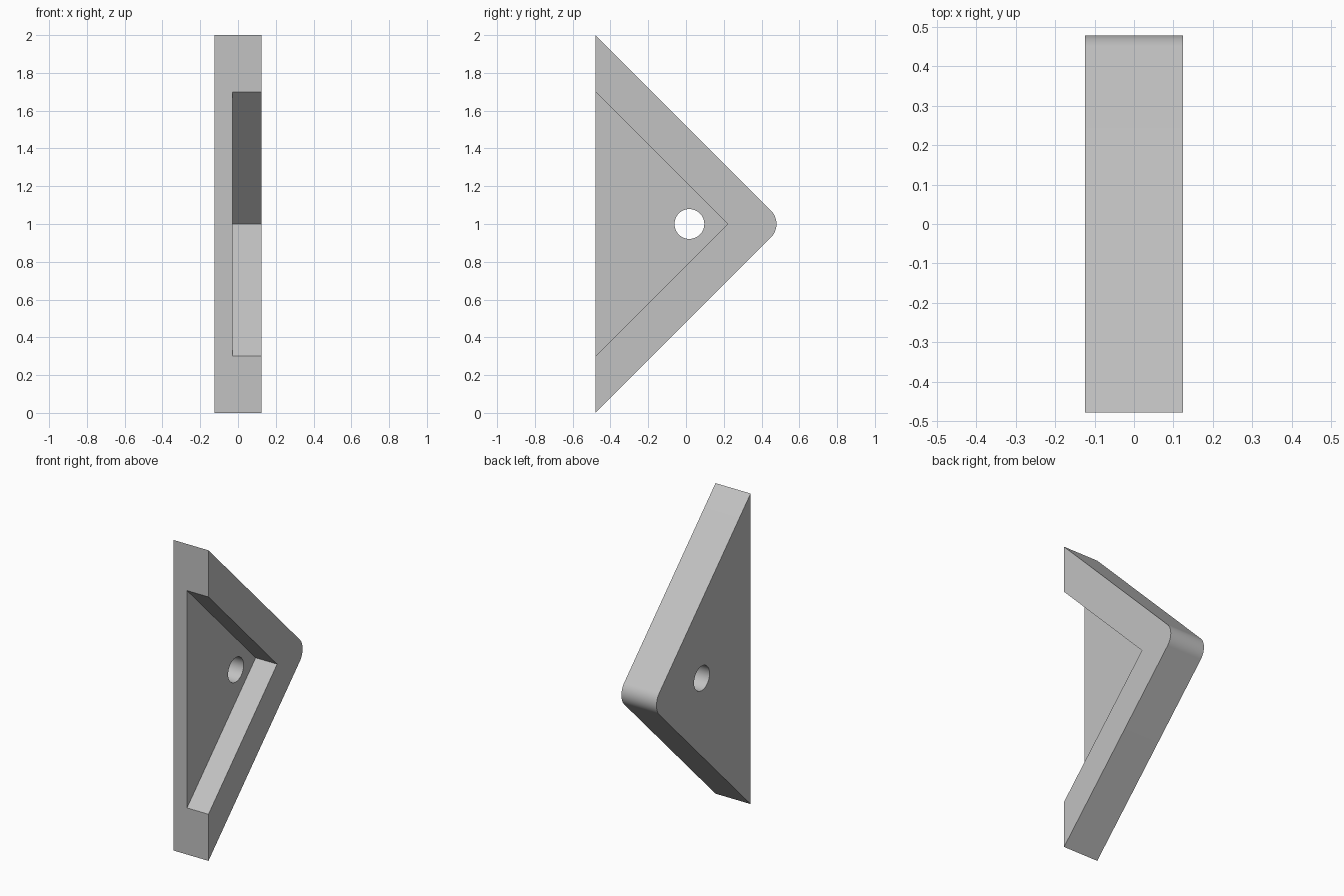
import bpy, bmesh
from math import cos, sin, radians, pi

if "Cube" in bpy.data.objects:
    bpy.data.objects.remove(bpy.data.objects["Cube"], do_unlink=True)

FRONT = -0.479          # y of the flat front edge
HALF = 0.125            # half thickness along x
FLOOR = -0.028          # x of the pocket floor

grey = bpy.data.materials.new("plain grey")
grey.use_nodes = True
colour = (0.54, 0.54, 0.54, 1)
grey.diffuse_color = colour
grey.node_tree.nodes["Principled BSDF"].inputs["Base Color"].default_value = colour


def prism(name, outline, x0, x1):
    """Extrude a (y, z) outline along x."""
    bm = bmesh.new()
    face = bm.faces.new([bm.verts.new((x0, y, z)) for y, z in outline])
    new = bmesh.ops.extrude_face_region(bm, geom=[face])["geom"]
    verts = [v for v in new if isinstance(v, bmesh.types.BMVert)]
    bmesh.ops.translate(bm, verts=verts, vec=(x1 - x0, 0, 0))
    bmesh.ops.recalc_face_normals(bm, faces=bm.faces)
    mesh = bpy.data.meshes.new(name)
    bm.to_mesh(mesh)
    bm.free()
    mesh.materials.append(grey)
    obj = bpy.data.objects.new(name, mesh)
    bpy.context.collection.objects.link(obj)
    return obj


def arc(y, z, radius, start, end, steps):
    angles = [radians(start + (end - start) * i / steps) for i in range(steps + 1)]
    return [(y + radius * cos(a), z + radius * sin(a)) for a in angles]


# Triangular body with a rounded rear corner
corner = arc(0.379, 1, 0.1, -45, 45, 24)
bracket = prism("corner_bracket", [(FRONT, 0)] + corner + [(FRONT, 2)], -HALF, HALF)

# Pocket open to the left side and the front, and a round through hole
over = 0.1
pocket = prism("pocket_cutter",
               [(FRONT - over, 0.3 - over), (0.22, 1), (FRONT - over, 1.7 + over)],
               FLOOR, HALF + over)
hole = prism("hole_cutter", arc(0.018, 1, 0.079, 0, 352.5, 47), -HALF - over, HALF + over)

bpy.context.view_layer.objects.active = bracket
bracket.select_set(True)
for cutter in (pocket, hole):
    cutter.hide_render = True
    cut = bracket.modifiers.new(cutter.name, "BOOLEAN")
    cut.operation = "DIFFERENCE"
    cut.solver = "EXACT"
    cut.object = cutter
    bpy.ops.object.modifier_apply(modifier=cut.name)
    bpy.data.objects.remove(cutter, do_unlink=True)

# Smooth the rounded corner and the bore, keep the edges sharp
bpy.ops.object.shade_smooth_by_angle(angle=pi / 6)
